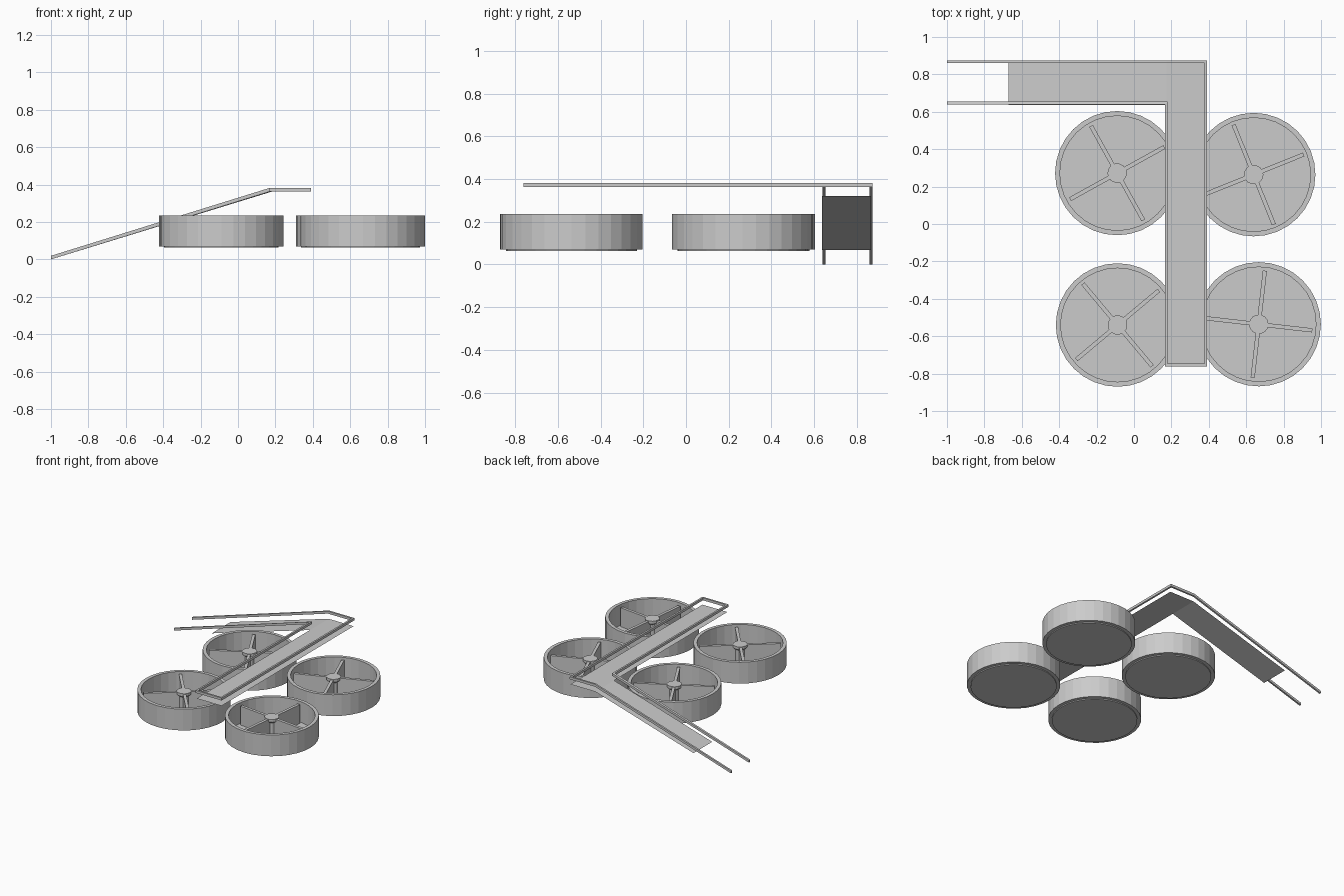
import bpy, bmesh, math
from mathutils import Vector, Matrix

if "Cube" in bpy.data.objects:
    bpy.data.objects.remove(bpy.data.objects["Cube"])

SIDES = 32
BOTTOM, RIM = 0.07, 0.236


def make_object(name, bm):
    bmesh.ops.recalc_face_normals(bm, faces=bm.faces[:])
    mesh = bpy.data.meshes.new(name)
    bm.to_mesh(mesh)
    bm.free()
    ob = bpy.data.objects.new(name, mesh)
    bpy.context.collection.objects.link(ob)
    return ob


def lathe(name, profile, centre, sides=SIDES, closed=True):
    """Spin (radius, z) points around a vertical axis."""
    bm = bmesh.new()
    rings = []
    for i in range(sides):
        a = 2 * math.pi * i / sides
        rings.append([bm.verts.new((centre[0] + r * math.cos(a), centre[1] + r * math.sin(a), z))
                      for r, z in profile])
    n = len(profile)
    for i in range(sides):
        p, q = rings[i], rings[(i + 1) % sides]
        for j in range(n if closed else n - 1):
            k = (j + 1) % n
            bm.faces.new((p[j], q[j], q[k], p[k]))
    if not closed:
        bm.faces.new([r[0] for r in rings])
        bm.faces.new([r[-1] for r in rings])
    return make_object(name, bm)


def tank(label, x, y, radius, angle):
    c = (x, y)
    inner = radius - 0.026
    # round wall and floor
    lathe(label + "_wall", [(radius, BOTTOM), (radius, RIM), (inner, RIM), (inner, BOTTOM)], c)
    lathe(label + "_floor", [(inner, 0.063), (inner, 0.075)], c, closed=False)
    # central hub with a narrower stem
    lathe(label + "_hub", [(0.034, 0.07), (0.034, 0.19), (0.052, 0.205), (0.052, 0.226)],
          c, 14, closed=False)
    # four radial partitions
    bm = bmesh.new()
    for k in range(4):
        rot = Matrix.Rotation(math.radians(angle + 90 * k), 4, 'Z')
        z0, z1 = 0.065, 0.222
        m = (Matrix.Translation((x, y, (z0 + z1) / 2)) @ rot
             @ Matrix.Translation((0.16, 0, 0)) @ Matrix.Diagonal((0.256, 0.022, z1 - z0, 1)))
        bmesh.ops.create_cube(bm, size=1, matrix=m)
    make_object(label + "_partitions", bm)


tank("back_left_tank", -0.09, 0.272, 0.332, 29)
tank("back_right_tank", 0.64, 0.264, 0.330, 22)
tank("front_left_tank", -0.088, -0.54, 0.330, 40)
tank("front_right_tank", 0.667, -0.536, 0.332, -6.5)

# thin walkway: level deck plus ramp
bm = bmesh.new()
for pts in ([(0.175, -0.76, 0.32), (0.39, -0.76, 0.32), (0.39, 0.867, 0.32), (0.175, 0.867, 0.32)],
            [(-0.672, 0.637, 0.068), (0.175, 0.637, 0.32), (0.175, 0.867, 0.32), (-0.672, 0.867, 0.068)]):
    bm.faces.new([bm.verts.new(p) for p in pts])
make_object("walkway_deck", bm)


def sweep_rail(name, path, width, height):
    """Rectangular bar along a path, mitred in plan."""
    bm = bmesh.new()
    pts = [Vector(p) for p in path]
    sections = []
    for i, p in enumerate(pts):
        dirs = []
        if i:
            dirs.append((p - pts[i - 1]).xy.normalized())
        if i < len(pts) - 1:
            dirs.append((pts[i + 1] - p).xy.normalized())
        norms = [Vector((-d.y, d.x)) for d in dirs]
        n = sum(norms, Vector((0, 0))).normalized()
        off = n * (width / 2 / n.dot(norms[0]))
        sections.append([bm.verts.new((p.x + s * off.x, p.y + s * off.y, p.z + t * height / 2))
                         for s, t in ((-1, -1), (1, -1), (1, 1), (-1, 1))])
    for a, b in zip(sections, sections[1:]):
        for j in range(4):
            k = (j + 1) % 4
            bm.faces.new((a[j], a[k], b[k], b[j]))
    bm.faces.new(sections[0])
    bm.faces.new(sections[-1])
    make_object(name, bm)


# handrail running up the ramp, around the deck and back down
top, foot = 0.372, 0.01
sweep_rail("handrail", [(-1, 0.867, foot), (0.173, 0.867, top), (0.384, 0.867, top),
                        (0.384, -0.754, top), (0.173, -0.754, top),
                        (0.173, 0.647, top), (-1, 0.647, foot)], 0.014, 0.019)
